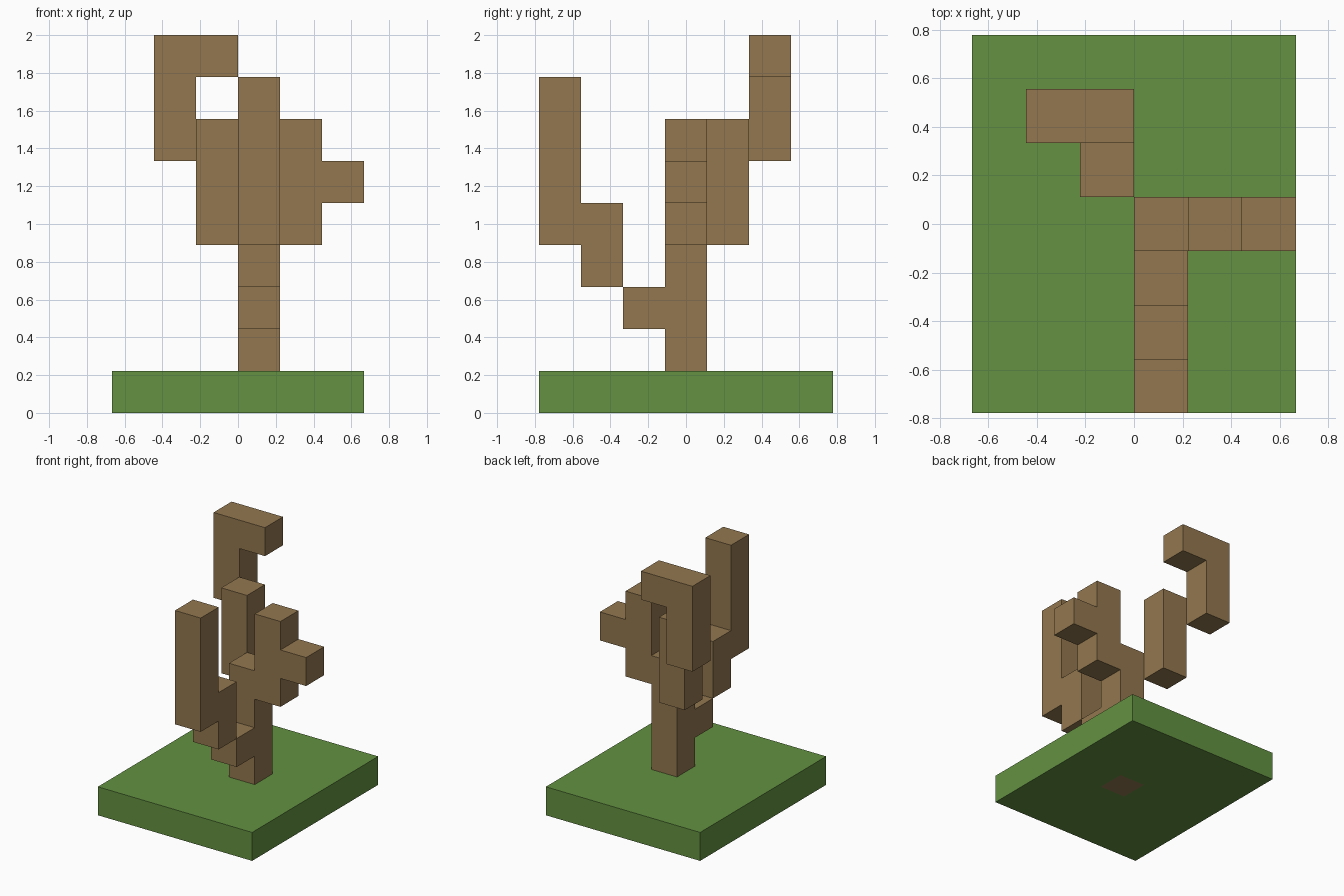
import bpy, bmesh
from mathutils import Vector

cube = bpy.data.objects.get("Cube")
if cube:
    bpy.data.objects.remove(cube, do_unlink=True)

U = 2 / 9  # edge length of one block


def make_material(name, rgb):
    mat = bpy.data.materials.new(name)
    mat.use_nodes = True
    mat.diffuse_color = (*rgb, 1)
    mat.node_tree.nodes["Principled BSDF"].inputs["Base Color"].default_value = (*rgb, 1)
    return mat


bark = make_material("bark brown", (0.29, 0.185, 0.078))
grass = make_material("grass green", (0.125, 0.285, 0.053))


def finish(name, bm, mat):
    bmesh.ops.recalc_face_normals(bm, faces=bm.faces[:])
    mesh = bpy.data.meshes.new(name)
    bm.to_mesh(mesh)
    bm.free()
    mesh.materials.append(mat)
    obj = bpy.data.objects.new(name, mesh)
    bpy.context.collection.objects.link(obj)
    return obj


def extrude_outline(name, outline, axis, start, mat, depth=1):
    """Extrude a side outline (axis 'x': y,z points; axis 'y': x,z points)."""
    bm = bmesh.new()
    if axis == "x":
        points = [Vector((start, a, z)) for a, z in outline]
        offset = Vector((depth, 0, 0))
    else:
        points = [Vector((a, start, z)) for a, z in outline]
        offset = Vector((0, depth, 0))
    face = bm.faces.new([bm.verts.new(p * U) for p in points])
    result = bmesh.ops.extrude_face_region(bm, geom=[face], use_keep_orig=True)
    moved = [g for g in result["geom"] if isinstance(g, bmesh.types.BMVert)]
    bmesh.ops.translate(bm, verts=moved, vec=offset * U)
    return finish(name, bm, mat)


# Grass slab, opened where the trunk passes through it
bm = bmesh.new()
bmesh.ops.create_cube(bm, size=1)
bmesh.ops.scale(bm, vec=Vector((6, 7, 1)) * U, verts=bm.verts[:])
bmesh.ops.translate(bm, vec=(0, 0, U / 2), verts=bm.verts[:])
for point, normal in (((0, 0, 0), (1, 0, 0)), ((U, 0, 0), (1, 0, 0)),
                      ((0, -U / 2, 0), (0, 1, 0)), ((0, U / 2, 0), (0, 1, 0))):
    bmesh.ops.bisect_plane(bm, geom=bm.verts[:] + bm.edges[:] + bm.faces[:],
                           plane_co=point, plane_no=normal)
middle = Vector((U / 2, 0))
covered = [f for f in bm.faces
           if abs(f.normal.z) > 0.9 and (f.calc_center_median().xy - middle).length < U / 4]
bmesh.ops.delete(bm, geom=covered, context="FACES")
finish("grass_base", bm, grass)

# Trunk with the stub that starts the front branch
extrude_outline("trunk", [(-.5, 0), (.5, 0), (.5, 5), (-.5, 5), (-.5, 3),
                          (-1.5, 3), (-1.5, 2), (-.5, 2)], "x", 0, bark)

# Front branch stepping outward and up
extrude_outline("front_branch", [(-1.5, 3), (-1.5, 5), (-2.5, 5), (-2.5, 8),
                                 (-3.5, 8), (-3.5, 4), (-2.5, 4), (-2.5, 3)], "x", 0, bark)

# Left branch with its side twig
extrude_outline("left_branch", [(1, 4), (2, 4), (2, 5), (3, 5), (3, 6),
                                (2, 6), (2, 7), (1, 7)], "y", -.5, bark)

# Back branch and the hooked top branch
extrude_outline("back_branch", [(-1, 4), (0, 4), (0, 7), (-1, 7)], "y", .5, bark)
extrude_outline("hooked_top_branch", [(-2, 6), (-1, 6), (-1, 8), (0, 8),
                                      (0, 9), (-2, 9)], "y", 1.5, bark)
